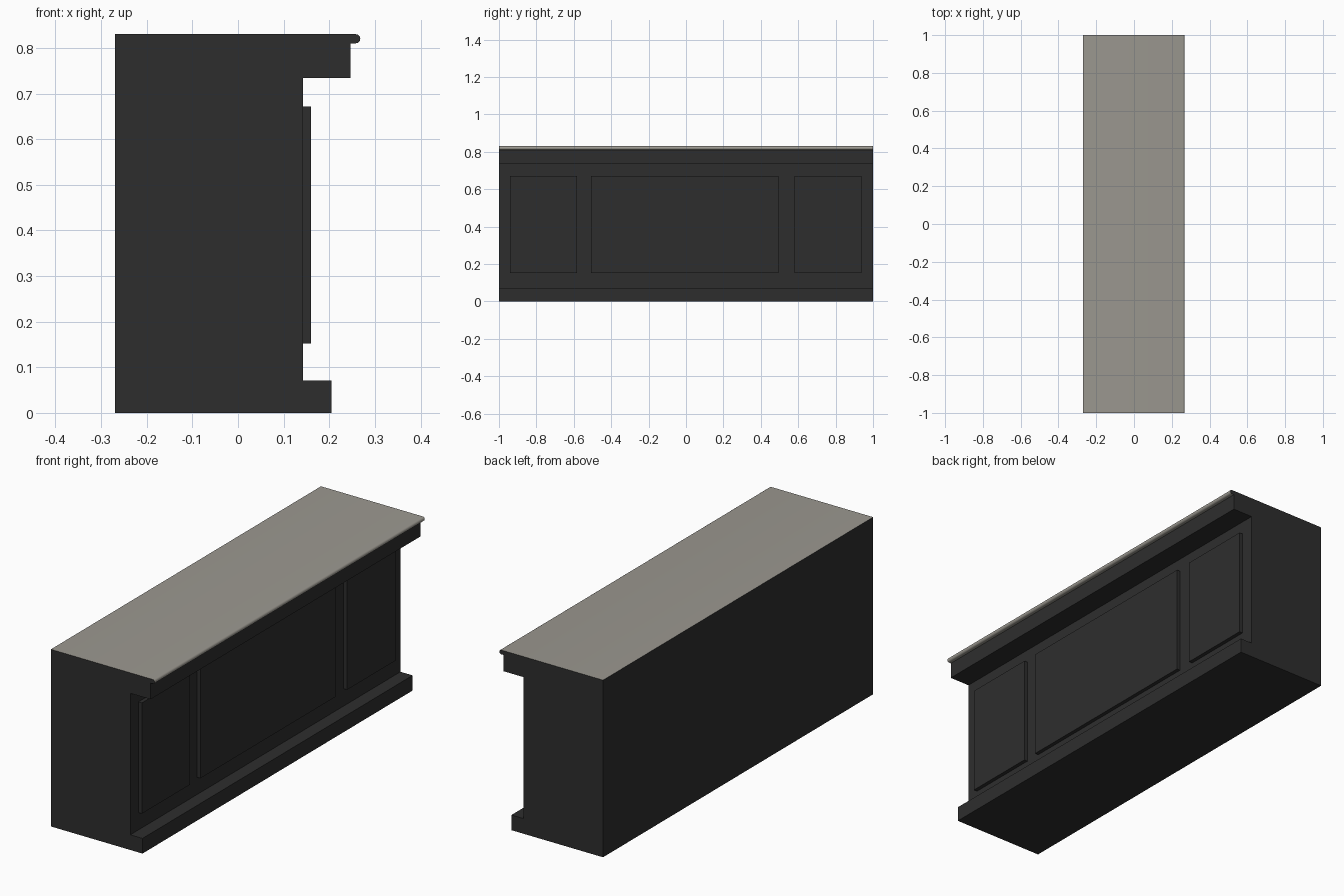
import bpy, bmesh, math

cube = bpy.data.objects.get("Cube")
if cube:
    bpy.data.objects.remove(cube, do_unlink=True)


def make_material(name, color):
    mat = bpy.data.materials.new(name)
    mat.use_nodes = True
    mat.diffuse_color = color
    mat.node_tree.nodes["Principled BSDF"].inputs["Base Color"].default_value = color
    return mat


charcoal = make_material("charcoal_paint", (0.027, 0.027, 0.027, 1))
stone = make_material("warm_grey_stone", (0.33, 0.315, 0.28, 1))


def extrude_profile(name, points, y0, y1, materials):
    """Extrude an (x, z) outline along y into a closed solid."""
    bm = bmesh.new()
    face = bm.faces.new([bm.verts.new((x, y0, z)) for x, z in points])
    result = bmesh.ops.extrude_face_region(bm, geom=[face])
    verts = [v for v in result["geom"] if isinstance(v, bmesh.types.BMVert)]
    bmesh.ops.translate(bm, verts=verts, vec=(0, y1 - y0, 0))
    bmesh.ops.recalc_face_normals(bm, faces=bm.faces)
    mesh = bpy.data.meshes.new(name)
    bm.to_mesh(mesh)
    bm.free()
    for mat in materials:
        mesh.materials.append(mat)
    obj = bpy.data.objects.new(name, mesh)
    bpy.context.collection.objects.link(obj)
    return obj


BACK, FRONT = -0.27, 0.142
TOP, SLAB_BASE = 0.83, 0.81

# Cabinet body with plinth and overhanging fascia
extrude_profile("counter_body", [
    (BACK, 0), (0.205, 0), (0.205, 0.071), (FRONT, 0.071),
    (FRONT, 0.734), (0.247, 0.734), (0.247, SLAB_BASE), (BACK, SLAB_BASE),
], -1, 1, [charcoal])

# Countertop with a rounded nose
radius = (TOP - SLAB_BASE) / 2
nose = []
for i in range(9):
    a = math.pi * (i / 8 - 0.5)
    nose.append((0.258 + radius * math.cos(a), SLAB_BASE + radius + radius * math.sin(a)))
top = extrude_profile("countertop", [(BACK, SLAB_BASE)] + nose + [(BACK, TOP)],
                      -1, 1, [stone, charcoal])
# Ends and back edge are painted like the cabinet
for poly in top.data.polygons:
    if abs(poly.normal.y) > 0.5 or poly.normal.x < -0.5:
        poly.material_index = 1
bpy.context.view_layer.objects.active = top
top.select_set(True)
bpy.ops.object.shade_smooth_by_angle(angle=math.radians(40))
top.select_set(False)

# Raised panels along the display side
for name, y0, y1 in (("right_panel", -0.94, -0.583),
                     ("centre_panel", -0.507, 0.495),
                     ("left_panel", 0.58, 0.937)):
    extrude_profile(name, [(FRONT - 0.01, 0.152), (0.16, 0.152),
                           (0.16, 0.671), (FRONT - 0.01, 0.671)],
                    y0, y1, [charcoal])
